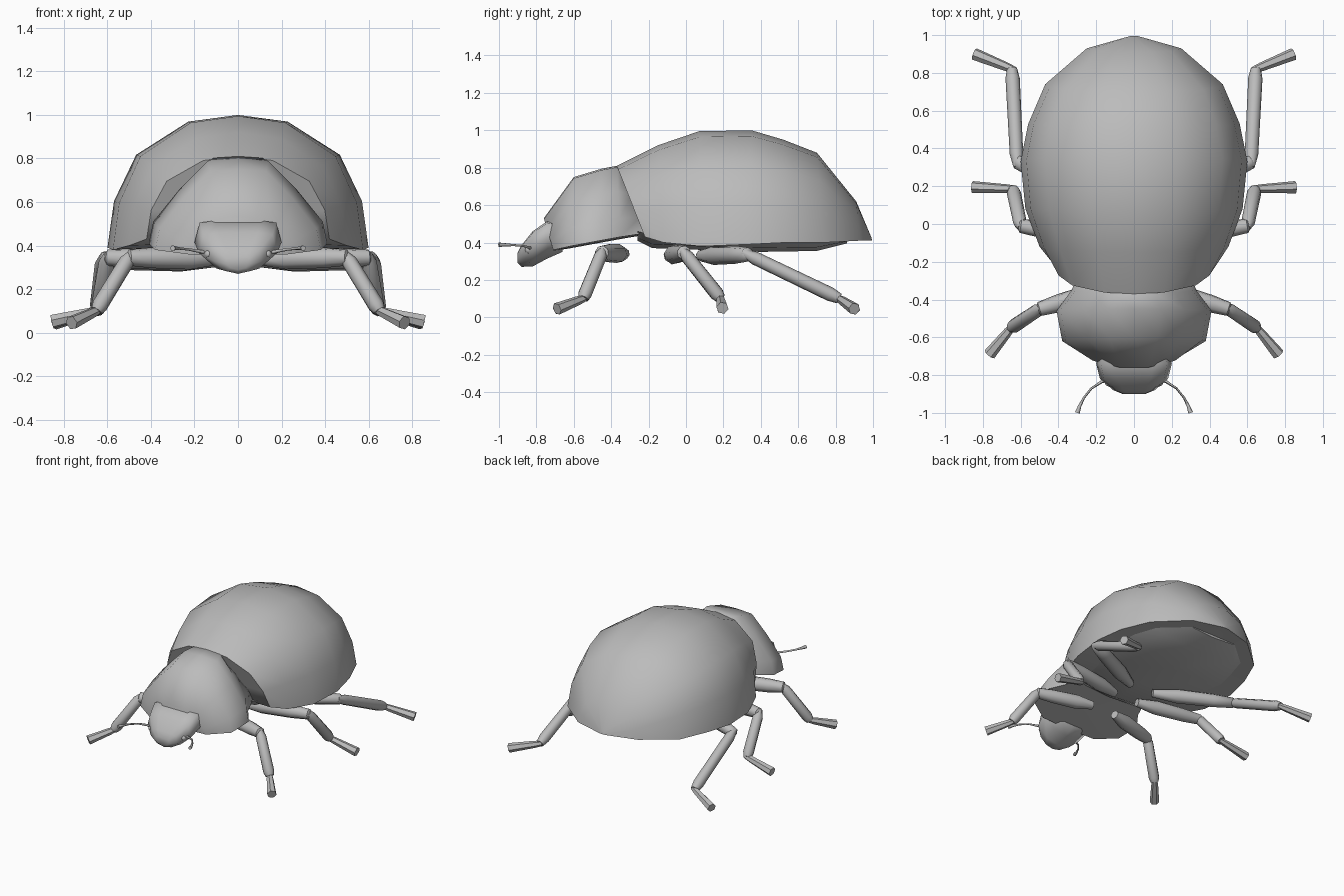
import bpy, bmesh, math
from mathutils import Vector

if "Cube" in bpy.data.objects:
    bpy.data.objects.remove(bpy.data.objects["Cube"])

grey = bpy.data.materials.new("plain_grey")
grey.diffuse_color = (0.5, 0.5, 0.5, 1)
grey.use_nodes = True
grey.node_tree.nodes["Principled BSDF"].inputs["Base Color"].default_value = grey.diffuse_color


def finish(name, bm, angle=60):
    bmesh.ops.remove_doubles(bm, verts=bm.verts, dist=0.0005)
    bmesh.ops.recalc_face_normals(bm, faces=bm.faces)
    me = bpy.data.meshes.new(name)
    bm.to_mesh(me)
    bm.free()
    me.materials.append(grey)
    ob = bpy.data.objects.new(name, me)
    bpy.context.collection.objects.link(ob)
    bpy.ops.object.select_all(action='DESELECT')
    ob.select_set(True)
    bpy.context.view_layer.objects.active = ob
    bpy.ops.object.shade_smooth_by_angle(angle=math.radians(angle))
    return ob


def skin(bm, rings):
    """Join closed rings of points into a capped skin."""
    vs = [[bm.verts.new(p) for p in r] for r in rings]
    n = len(vs[0])
    for a, b in zip(vs, vs[1:]):
        for i in range(n):
            j = (i + 1) % n
            bm.faces.new((a[i], a[j], b[j], b[i]))
    bm.faces.new(vs[0])
    bm.faces.new(vs[-1])


def loft(name, half, stations, angle=60):
    """half: (x, height) fractions from top to bottom centre, mirrored.
    stations: (y at rim, y at top, half width, rim z, top z)."""
    full = half + [(-x, h) for x, h in half[-2:0:-1]]
    bm = bmesh.new()
    skin(bm, [[(x * w, yr + (yt - yr) * max(h, 0), zr + (zt - zr) * h) for x, h in full]
              for yr, yt, w, zr, zt in stations])
    return finish(name, bm, angle)


# domed wing shell with a closed underside
loft("wing_shell",
     [(0, 1), (.38, .95), (.78, .70), (.95, .35), (1, 0), (.5, .015), (0, .02)],
     [(-.22, -.37, .42, .43, .81), (-.12, -.15, .50, .40, .92),
      (.08, .07, .575, .38, .995), (.33, .35, .60, .39, 1.0),
      (.53, .52, .56, .40, .95), (.74, .70, .47, .40, .88),
      (.93, .91, .25, .41, .62), (.995, .99, .02, .41, .43)])

# shallow belly below the shell
loft("belly", [(0, 1), (1, 1), (.75, .3), (0, 0)],
     [(-.26, -.26, .30, .41, .46), (-.18, -.18, .36, .37, .44),
      (.1, .1, .50, .36, .42), (.4, .4, .52, .35, .42),
      (.7, .7, .42, .355, .42), (.86, .86, .24, .395, .43)])

# thorax shield
loft("thorax", [(0, 1), (.34, .98), (.66, .64), (.95, .26), (1, 0), (.5, -.02), (0, -.03)],
     [(-.22, -.33, .28, .45, .77), (-.35, -.37, .33, .43, .81),
      (-.46, -.45, .41, .41, .795), (-.62, -.60, .38, .38, .75),
      (-.71, -.76, .23, .36, .53)])

# head
loft("head", [(0, 1), (.5, 1), (.88, .95), (1, .5), (.55, .12), (0, 0)],
     [(-.66, -.66, .18, .35, .50), (-.74, -.74, .20, .315, .515),
      (-.82, -.82, .18, .272, .46), (-.88, -.88, .11, .27, .385),
      (-.90, -.90, .06, .29, .345)], 70)


def tube(bm, points, radii, sides=8):
    pts = [Vector(p) for p in points]
    rings = []
    for i, p in enumerate(pts):
        d = (pts[min(i + 1, len(pts) - 1)] - pts[max(i - 1, 0)]).normalized()
        u = d.cross(Vector((.1, .2, 1))).normalized()
        v = d.cross(u)
        rings.append([p + radii[i] * (u * math.cos(t) + v * math.sin(t))
                      for t in (2 * math.pi * k / sides for k in range(sides))])
    skin(bm, rings)


# legs: hip, knee, ankle, toe
LEGS = {"front_leg": [(.10, -.33, .34), (.50, -.45, .345), (.65, -.55, .10), (.765, -.69, .045)],
        "middle_leg": [(.10, -.09, .33), (.60, -.01, .345), (.64, .185, .10), (.855, .195, .05)],
        "rear_leg": [(.10, .08, .33), (.62, .33, .335), (.645, .82, .10), (.845, .90, .045)]}

for side, s in (("right", 1), ("left", -1)):
    for name, joints in LEGS.items():
        hip, knee, ankle, toe = [Vector((s * x, y, z)) for x, y, z in joints]
        bm = bmesh.new()
        # thigh, shin and flared foot
        tube(bm, [hip, hip.lerp(knee, .3), hip.lerp(knee, .75), knee, knee + (knee - hip) * .03],
             [.03, .052, .048, .038, .015])
        tube(bm, [knee + (knee - ankle) * .06, knee.lerp(ankle, .08), knee.lerp(ankle, .9), ankle],
             [.02, .036, .038, .028])
        tube(bm, [ankle + (ankle - toe) * .08, ankle.lerp(toe, .15), toe],
             [.018, .024, .033], 6)
        finish(f"{side}_{name}", bm, 50)

    # feeler with a knobbed tip
    bm = bmesh.new()
    tube(bm, [(s * x, y, z) for x, y, z in
              [(.12, -.82, .36), (.17, -.835, .372), (.225, -.87, .382),
               (.265, -.92, .386), (.288, -.965, .388), (.30, -1.0, .388)]],
         [.010, .008, .006, .006, .009, .013], 6)
    finish(f"{side}_feeler", bm)

    # eye bump at the feeler base
    bm = bmesh.new()
    bmesh.ops.create_uvsphere(bm, u_segments=8, v_segments=6, radius=.02)
    bmesh.ops.translate(bm, verts=bm.verts, vec=(s * .135, -.84, .36))
    finish(f"{side}_eye", bm)
